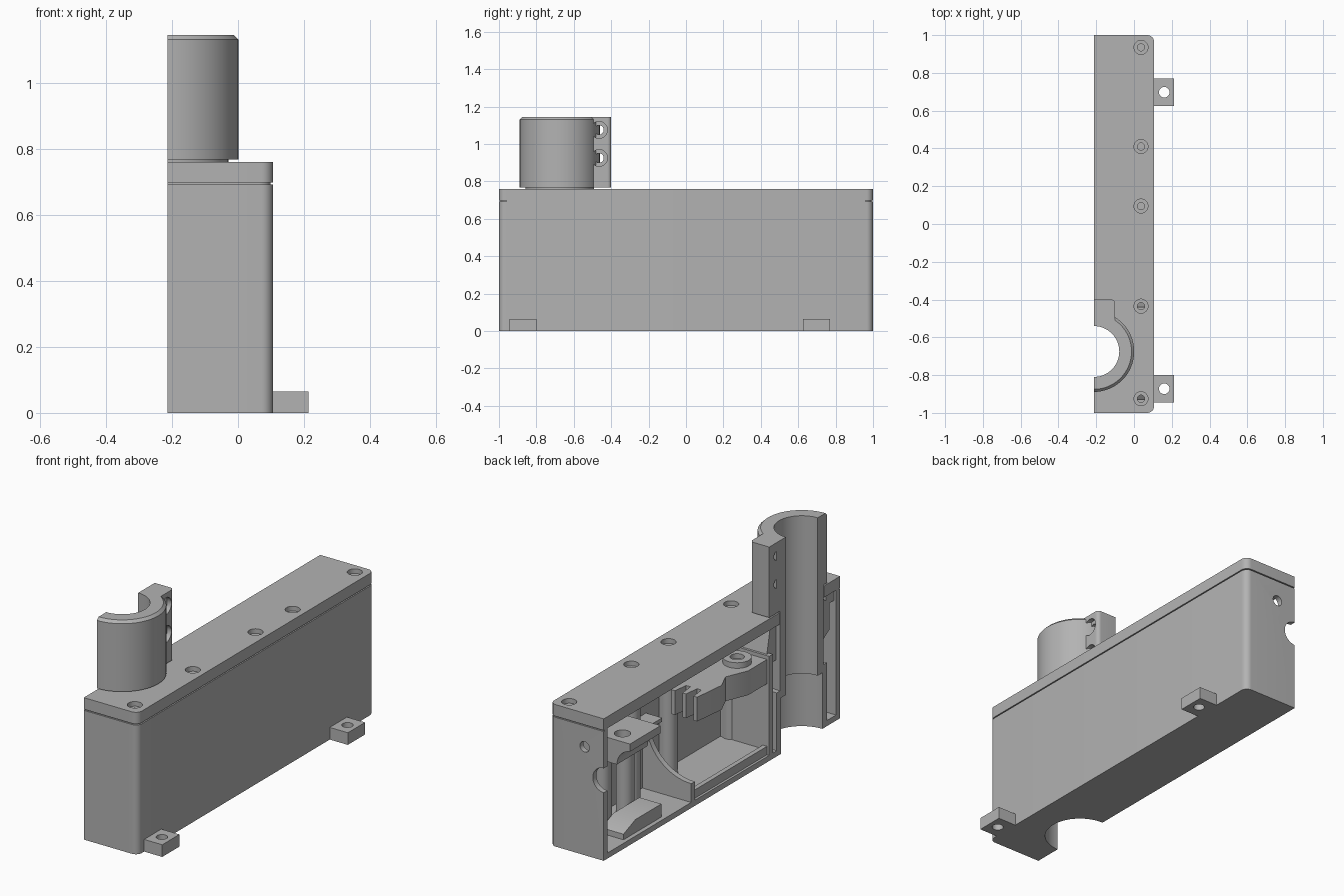
import bpy, bmesh
from math import sin, cos, pi, radians
from mathutils import Vector

if "Cube" in bpy.data.objects:
    bpy.data.objects.remove(bpy.data.objects["Cube"], do_unlink=True)

GREY = (0.45, 0.45, 0.45, 1)
grey = bpy.data.materials.new("plain grey")
grey.use_nodes = True
grey.diffuse_color = GREY
grey.node_tree.nodes["Principled BSDF"].inputs["Base Color"].default_value = GREY

CUT = -0.213     # open section plane
BACK = 0.106     # outer face of the closed long wall
INNER = 0.076    # inner face of that wall
TUBE_Y = -0.675
SCREW_X = 0.037
SCREW_YS = (0.935, 0.41, 0.095, -0.435, -0.925)


def prism(name, pts, axis, a, b):
    """Extrude a 2D outline along an axis from a to b."""
    def place(u, v, w):
        return {"x": (w, u, v), "y": (u, w, v), "z": (u, v, w)}[axis]
    bm = bmesh.new()
    face = bm.faces.new([bm.verts.new(place(u, v, a)) for u, v in pts])
    out = bmesh.ops.extrude_face_region(bm, geom=[face])
    moved = [g for g in out["geom"] if isinstance(g, bmesh.types.BMVert)]
    bmesh.ops.translate(bm, verts=moved, vec=Vector(place(0, 0, b - a)))
    bmesh.ops.recalc_face_normals(bm, faces=bm.faces)
    mesh = bpy.data.meshes.new(name)
    bm.to_mesh(mesh)
    bm.free()
    mesh.materials.append(grey)
    obj = bpy.data.objects.new(name, mesh)
    bpy.context.collection.objects.link(obj)
    return obj


def box(name, x0, x1, y0, y1, z0, z1):
    return prism(name, [(x0, y0), (x1, y0), (x1, y1), (x0, y1)], "z", z0, z1)


def arc(u, v, r, start, end, n=24):
    steps = [radians(start + (end - start) * i / n) for i in range(n + 1)]
    return [(u + r * cos(t), v + r * sin(t)) for t in steps]


def rod(name, u, v, r, axis, a, b, n=40):
    return prism(name, arc(u, v, r, 0, 360, n)[:-1], axis, a, b)


def activate(obj):
    bpy.ops.object.select_all(action="DESELECT")
    obj.select_set(True)
    bpy.context.view_layer.objects.active = obj


def combine(obj, others, mode="DIFFERENCE"):
    activate(obj)
    for other in others:
        mod = obj.modifiers.new("combine", "BOOLEAN")
        mod.operation, mod.solver, mod.object = mode, "EXACT", other
        bpy.ops.object.modifier_apply(modifier=mod.name)
        bpy.data.objects.remove(other, do_unlink=True)
    return obj


def half_ring(name, r_in, r_out, z0, z1):
    outline = arc(CUT, TUBE_Y, r_out, -90, 90, 32) + arc(CUT, TUBE_Y, r_in, 90, -90, 32)
    return prism(name, outline, "z", z0, z1)


def outline(inset=0.0, r=0.035):
    x, y = BACK - inset, 1 - inset
    return ([(CUT, -y)] + arc(x - r, r - y, r, -90, 0, 8)
            + arc(x - r, y - r, r, 0, 90, 8) + [(CUT, y)])


# Main shell, open on the section side
shell = prism("housing_shell", outline(), "z", 0, 0.692)
combine(shell, [
    box("cavity", -0.5, INNER, -0.965, 0.97, 0.03, 1),
    rod("bottom_opening", CUT, TUBE_Y, 0.175, "z", -0.1, 0.1, 64),
    rod("cable_hole", CUT, 0.43, 0.065, "y", 0.9, 1.1),
    rod("end_screw_hole", -0.1, 0.58, 0.028, "y", 0.9, 1.1)])

# Lid with countersunk screw seats and a tube opening
lid = prism("lid", outline(), "z", 0.698, 0.76)
lip = prism("lid_lip", outline(0.008), "z", 0.68, 0.71)
combine(lip, [box("lip_cavity", -0.5, INNER, -0.965, 0.97, 0.6, 0.8)])
combine(lid, [rod("tube_opening", CUT, TUBE_Y, 0.188, "z", 0.6, 0.9, 64)])
for y in SCREW_YS:
    combine(lid, [rod("screw_seat", SCREW_X, y, 0.037, "z", 0.735, 0.8),
                  rod("screw_hole", SCREW_X, y, 0.019, "z", 0.6, 0.8)])
    post = rod("screw_post", SCREW_X, y, 0.045, "z", 0.02, 0.7)
    combine(post, [rod("post_hole", SCREW_X, y, 0.019, "z", 0.5, 0.8)])

# Mounting tabs
for y0, y1 in ((0.625, 0.77), (-0.945, -0.8)):
    tab = box("mounting_tab", BACK - 0.01, 0.213, y0, y1, 0, 0.065)
    combine(tab, [rod("tab_hole", 0.16, (y0 + y1) / 2, 0.028, "z", -0.1, 0.2)])

# Half tube above the lid: straight wall and chamfered rim
tube = half_ring("upper_tube", 0.135, 0.214, 0.767, 1.145)
for v in tube.data.vertices:
    radial = Vector((v.co.x - CUT, v.co.y - TUBE_Y))
    if v.co.z > 1.1 and radial.length > 0.2:
        v.co.z = 1.131
rim = half_ring("upper_tube_rim", 0.135, 0.214, 1.131, 1.145)
for v in tube.data.vertices:
    if v.co.z > 1.1:
        v.co.z = 1.131
for v in rim.data.vertices:
    radial = Vector((v.co.x - CUT, v.co.y - TUBE_Y))
    if v.co.z > 1.14 and radial.length > 0.2:
        radial *= 0.2 / 0.214
        v.co.x, v.co.y = CUT + radial.x, TUBE_Y + radial.y

# Clamp lug with two bolt holes
lug_outline = ([(CUT, -0.53), (-0.1, -0.53)]
               + arc(-0.12, -0.42, 0.02, 0, 90, 6) + [(CUT, -0.4)])
lug = prism("clamp_lug", lug_outline, "z", 0.767, 1.145)
for z in (0.925, 1.075):
    combine(lug, [rod("bolt_hole", -0.465, z, 0.025, "x", -0.3, 0.1),
                  rod("bolt_seat", -0.465, z, 0.045, "x", -0.125, 0.1)])
combine(lug, [rod("lug_bore", CUT, TUBE_Y, 0.138, "z", 0.7, 1.2)])

# Tube inside the housing and the wider socket at its foot
half_ring("lower_tube", 0.135, 0.184, 0.3, 0.77)
half_ring("foot_socket", 0.175, 0.212, 0, 0.31)
half_ring("socket_shoulder", 0.135, 0.212, 0.3, 0.34)

# Ribs and guides around the tube
box("tube_partition", CUT, INNER + 0.01, -0.43, -0.4, 0.02, 0.56)
prism("partition_brace", [(-0.4, 0.5), (-0.49, 0.5), (-0.49, 0.69), (-0.44, 0.69)],
      "x", -0.19, INNER + 0.01)
prism("tube_guide", [(-0.85, 0.45), (-0.93, 0.5), (-0.93, 0.64), (-0.85, 0.7)],
      "x", -0.2, INNER + 0.01)
box("guide_rib", -0.16, INNER + 0.01, -0.97, -0.93, 0.53, 0.62)
box("end_rib", -0.2, -0.17, -0.97, -0.9, 0.64, 0.7)

# Motor cradle: curved rib, floor pad and raised lip
cradle = prism("cradle_rib", [(CUT, 0.02), (INNER + 0.01, 0.02),
                              (INNER + 0.01, 0.42), (CUT, 0.42)], "y", 0.23, 0.26)
combine(cradle, [rod("motor_clearance", CUT, 0.4, 0.27, "y", 0, 0.5, 64),
                 box("rib_top_clearance", -0.5, 0.05, 0, 0.5, 0.4, 0.6)])
box("cradle_floor", -0.17, INNER + 0.01, -0.41, 0.24, 0.02, 0.055)
box("cradle_lip", -0.2, -0.175, -0.4, 0.24, 0.02, 0.075)
box("cradle_shelf", -0.02, INNER + 0.01, 0.23, 0.36, 0.4, 0.42)

# Cable bracket with an arched underside
bracket = box("cable_bracket", -0.2, INNER + 0.01, 0.5, 0.76, 0.4, 0.53)
combine(bracket, [rod("bracket_arch", CUT, 0.4, 0.09, "y", 0.4, 0.9),
                  rod("bracket_hole", -0.1, 0.68, 0.04, "z", 0.48, 0.6)])
for y in (0.53, 0.72):
    rod("bracket_post", -0.01, y, 0.045, "z", 0.02, 0.41)
prism("floor_wedge", [(0.48, 0.02), (0.8, 0.02), (0.8, 0.06), (0.7, 0.1), (0.48, 0.1)],
      "x", -0.19, -0.06)

# Toothed lever with its hub
lever = [(-0.2, -0.43), (-0.03, -0.43), (0.0, -0.25), (0.0, 0.06)]
for i in range(3):
    x = -0.01 - i * 0.065
    lever += [(x, 0.07), (x - 0.01, 0.15), (x - 0.03, 0.15), (x - 0.04, 0.07)]
lever += [(-0.19, -0.03), (-0.15, -0.12), (-0.2, -0.24)]
prism("toothed_lever", lever, "z", 0.41, 0.54)
hub = rod("lever_hub", -0.1, -0.29, 0.07, "z", 0.5, 0.57)
combine(hub, [rod("hub_hole", -0.1, -0.29, 0.035, "z", 0.545, 0.7)])

# Soft shading on curves, crisp edges elsewhere
for obj in list(bpy.context.collection.objects):
    if obj.type == "MESH" and grey.name in obj.data.materials:
        activate(obj)
        bpy.ops.object.shade_smooth_by_angle(angle=radians(30))
